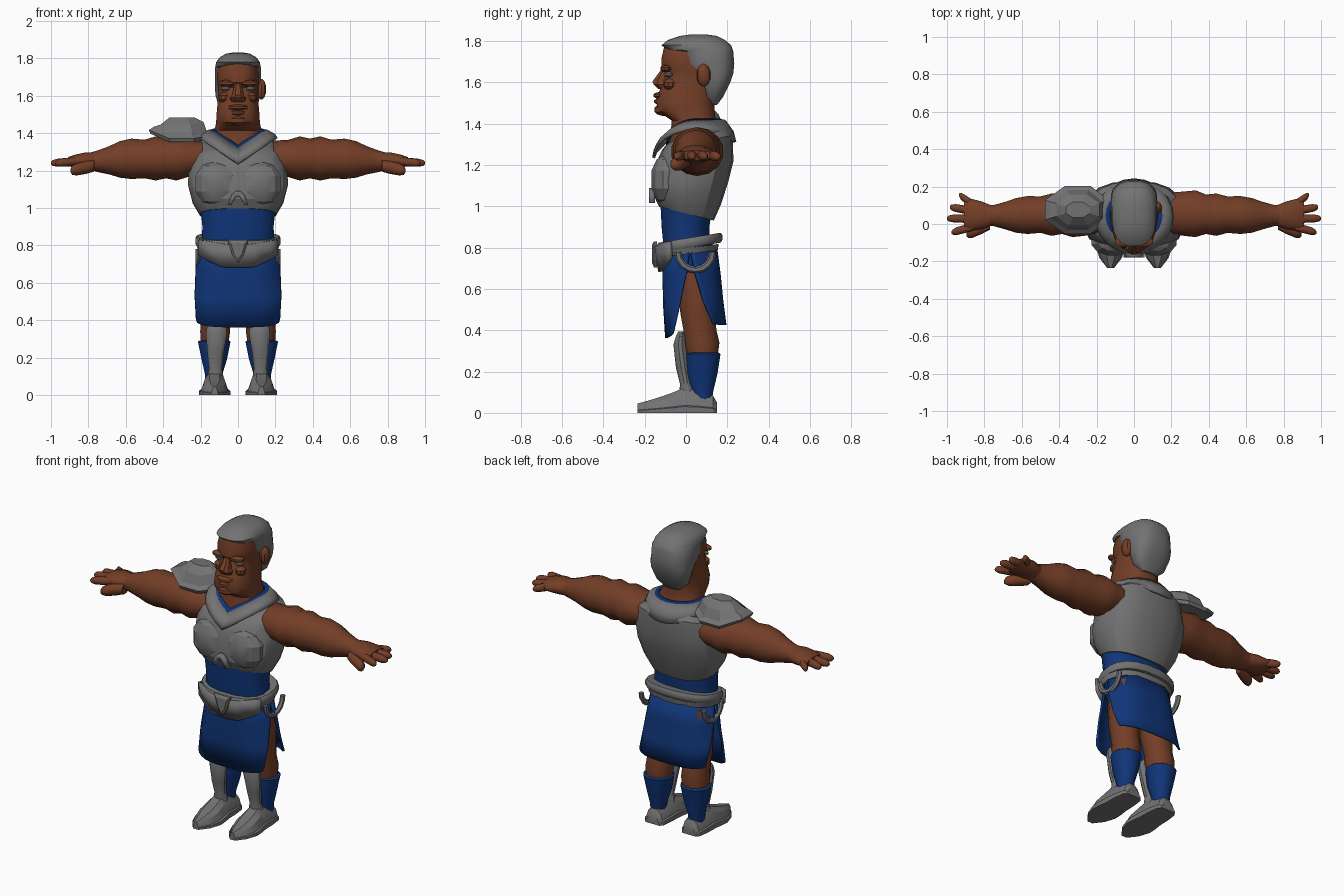
import bpy, bmesh, math
from mathutils import Vector

def material(name, rgb):
    m = bpy.data.materials.new(name)
    m.diffuse_color = (*rgb, 1)
    return m

SKIN = material("brown skin", (0.17, 0.048, 0.02))
GREY = material("grey metal", (0.17, 0.17, 0.175))
BLUE = material("blue cloth", (0.005, 0.036, 0.19))

def loft(name, rings, mat, wrap=True, cap=True, mirror=False, thick=0, angle=35, loop=False):
    """Bridge a list of point rings (or open rows) into one mesh object."""
    bm = bmesh.new()
    vs = [[bm.verts.new(p) for p in r] for r in rings]
    n = len(rings[0])
    pairs = list(zip(vs, vs[1:])) + ([(vs[-1], vs[0])] if loop else [])
    for a, b in pairs:
        for i in range(n if wrap else n - 1):
            j = (i + 1) % n
            bm.faces.new((a[i], a[j], b[j], b[i]))
    if cap and wrap and not loop:
        bm.faces.new(vs[0])
        bm.faces.new(vs[-1])
    bmesh.ops.recalc_face_normals(bm, faces=bm.faces)
    me = bpy.data.meshes.new(name)
    bm.to_mesh(me)
    bm.free()
    me.materials.append(mat)
    me.polygons.foreach_set("use_smooth", [True] * len(me.polygons))
    me.set_sharp_from_angle(angle=math.radians(angle))
    ob = bpy.data.objects.new(name, me)
    bpy.context.collection.objects.link(ob)
    if thick:
        s = ob.modifiers.new("Thickness", 'SOLIDIFY')
        s.thickness, s.offset = thick, 0
    if mirror:
        ob.modifiers.new("Mirror", 'MIRROR').use_mirror_merge = False
    return ob

def circle(n, power=2):
    e = 2 / power
    f = lambda v: math.copysign(abs(v) ** e, v)
    return [(f(math.cos(t)), f(math.sin(t))) for t in (2 * math.pi * (i + 0.5) / n for i in range(n))]

def stack(name, rows, mat, n=16, power=2.4, cx=0, **kw):
    """Upright body: rows of (z, front y, back y, half width, tilt)."""
    rings = []
    for z, yf, yb, hw, *t in rows:
        tilt, cy, ry = (t[0] if t else 0), (yf + yb) / 2, (yb - yf) / 2
        rings.append([(cx + hw * a, cy + ry * b, z + tilt * ry * b) for a, b in circle(n, power)])
    return loft(name, rings, mat, **kw)

def sideways(name, rows, mat, n=12, **kw):
    """Body along x: rows of (x, centre y, centre z, radius y, radius z)."""
    return loft(name, [[(x, y + ry * a, z + rz * b) for a, b in circle(n)]
                       for x, y, z, ry, rz in rows], mat, **kw)

def blob(name, c, r, mat, n=10, **kw):
    """Small ellipsoid."""
    rows = [(c[2] - r[2] * math.cos(t), c[1] - r[1] * math.sin(t), c[1] + r[1] * math.sin(t), r[0] * math.sin(t))
            for t in (math.radians(d) for d in (8, 40, 70, 110, 140, 172))]
    return stack(name, rows, mat, n=n, power=2, cx=c[0], **kw)

# Head and neck
stack("head", [(1.28, -.09, .17, .12), (1.36, -.075, .165, .14), (1.415, -.07, .145, .126),
               (1.46, -.135, .14, .118), (1.50, -.145, .14, .116), (1.545, -.135, .15, .112),
               (1.60, -.115, .16, .108), (1.645, -.10, .17, .108), (1.67, -.12, .18, .112),
               (1.72, -.12, .19, .113), (1.78, -.105, .18, .10), (1.81, -.03, .12, .05)], SKIN, n=20)
stack("nose", [(1.568, -.135, -.07, .04), (1.59, -.16, -.07, .046), (1.605, -.165, -.07, .034),
               (1.665, -.12, -.07, .018)], SKIN, n=8, angle=20)
blob("upper_lip", (0, -.115, 1.537), (.058, .046, .018), SKIN)
blob("lower_lip", (0, -.115, 1.508), (.052, .042, .017), SKIN)
blob("chin", (0, -.11, 1.468), (.055, .045, .03), SKIN)
blob("eye", (.066, -.082, 1.638), (.028, .024, .014), GREY, mirror=True)
blob("brow", (.058, -.095, 1.667), (.05, .03, .018), SKIN, mirror=True)
blob("cheek", (.07, -.075, 1.59), (.035, .035, .03), SKIN, mirror=True)
blob("ear", (.125, .085, 1.635), (.028, .035, .055), SKIN)

# Short hair cap
stack("hair", [(1.49, .12, .15, .05), (1.53, .08, .18, .10), (1.60, .06, .215, .121), (1.645, .03, .23, .125),
               (1.69, -.035, .235, .125), (1.75, -.05, .23, .124), (1.758, -.095, .228, .122),
               (1.78, -.12, .22, .118), (1.805, -.09, .19, .10), (1.825, -.03, .15, .065),
               (1.832, .02, .10, .025)], GREY, n=20, power=2.6)

# Breastplate with chest bulges and a small arch below the sternum
stack("breastplate", [(.965, -.13, .135, .205, -.25), (1.03, -.155, .17, .245, -.12), (1.12, -.155, .205, .27),
                      (1.22, -.14, .23, .268), (1.31, -.115, .225, .245, .2), (1.35, -.085, .20, .18, .3)],
      GREY, n=18, power=2.5, angle=25)
blob("chest_bulge", (.115, -.09, 1.13), (.125, .085, .125), GREY, n=12, mirror=True, angle=25)
loft("sternum_arch", [[(x, -.165, z) for x, z in ((-.055 * s, 1.015), (-.035 * s, 1.07 + d), (-.012 * s, 1.09 + d),
                       (.012 * s, 1.09 + d), (.035 * s, 1.07 + d), (.055 * s, 1.015))]
                      for s, d in ((1, 0), (.65, -.03))], GREY, wrap=False, thick=.03)

# Collar: sloping shawl with a V at the front, blue lining inside it
def collar_ring(w, yc, r, top, drop, back, n=24):
    pts = []
    for i in range(n):
        a = 2 * math.pi * i / n
        x, c = w * math.sin(a), math.cos(a)
        z = top - (drop * (1 - abs(x) / w) if c > 0 else back * c * c)
        pts.append((x, yc - r * c, z))
    return pts

inner = collar_ring(.15, .045, .14, 1.415, .10, 0)
loft("collar", [inner, collar_ring(.195, .04, .185, 1.39, .125, .03),
                collar_ring(.205, .04, .197, 1.37, .135, .06)], GREY, cap=False, thick=.014)
loft("collar_lining", [collar_ring(.128, .045, .118, 1.42, .085, 0), inner,
                       collar_ring(.15, .045, .135, 1.39, .10, 0)], BLUE, cap=False, thick=.01)

# Shoulder guard on one side, tip turned up
g = stack("shoulder_guard", [(1.352, -.055, .205, .165), (1.372, -.065, .215, .175), (1.39, -.04, .19, .145),
                             (1.445, -.015, .165, .125), (1.485, .03, .12, .07)],
          GREY, n=8, power=2, cx=-.30, angle=20)
for v in g.data.vertices:
    if v.co.x < -.40 and v.co.z < 1.40:
        v.co.z += .045
        v.co.x -= .015
    elif v.co.x > -.2:
        v.co.z += .015

# Waist, hips and belt
stack("waist", [(.80, -.11, .115, .20), (.90, -.12, .115, .193), (1.0, -.125, .13, .205)], BLUE)
stack("hips", [(.67, -.07, .13, .19), (.72, -.09, .14, .205), (.82, -.10, .13, .205)], BLUE)
stack("upper_belt", [(.80, -.135, .17, .222, .16), (.812, -.142, .178, .23, .16), (.835, -.142, .178, .23, .16),
                     (.848, -.135, .17, .222, .16)], GREY, n=20)
stack("lower_belt", [(.77, -.13, .155, .213, .12), (.80, -.138, .16, .222, .12)], GREY, n=20)
cols = [(-.21, .83, .75), (-.17, .825, .725), (-.085, .81, .685), (0, .80, .683),
        (.085, .81, .685), (.17, .825, .725), (.21, .83, .75)]
loft("belt_plate", [[(x, -.148 + 1.6 * x * x, t), (x, -.125 + 1.2 * x * x, b)] for x, t, b in cols],
     GREY, wrap=False, thick=.018, angle=20)
loft("buckle", [[(s * x, y, .775 + s * z) for x, z in ((-.055, .055), (.055, .055), (.03, -.03), (0, -.07), (-.03, -.03))]
                for s, y in ((1, -.14), (1, -.155), (.7, -.165))], GREY, angle=15)

# Side loops hanging from the belt
loft("belt_loop", [[(.215 + .014 * a, .045 + (.085 + .017 * b) * math.cos(t), .78 - (.088 + .017 * b) * math.sin(t))
                    for a, b in circle(6)] for t in (math.pi * i / 8 for i in range(9))],
     GREY, mirror=True, angle=25)

# Skirt panels, front and back, open at the sides
def skirt(name, rows):
    """Rows of (z, middle y, edge y, half width, edge rise)."""
    loft(name, [[(hw * math.sin(u * math.pi / 2), ym + (ye - ym) * abs(math.sin(u * math.pi / 2)) ** 4,
                  z + rise * abs(u) ** 3) for u in (i / 6 for i in range(-6, 7))]
                for z, ym, ye, hw, rise in rows], BLUE, wrap=False, thick=.012)

skirt("front_skirt", [(.80, -.105, .02, .205, 0), (.67, -.108, 0, .222, 0), (.52, -.105, -.03, .228, .01),
                      (.362, -.095, -.06, .222, .04)])
skirt("back_skirt", [(.80, .145, .02, .205, 0), (.67, .162, .045, .222, 0), (.54, .175, .085, .226, 0),
                     (.425, .19, .13, .222, .01)])

# Legs
def column(name, rows, mat, **kw):
    """Mirrored leg part: rows of (z, centre x, front y, back y, half width)."""
    loft(name, [[(cx + hw * a, (f + b) / 2 + (b - f) / 2 * s, z) for a, s in circle(12)]
                for z, cx, f, b, hw in rows], mat, mirror=True, **kw)

column("leg", [(.76, .10, -.04, .14, .095), (.62, .11, -.045, .15, .10), (.48, .117, -.03, .145, .09),
               (.40, .12, -.015, .15, .08), (.34, .122, -.01, .165, .083), (.27, .125, .01, .155, .075)], SKIN)
column("sock", [(.05, .13, .035, .125, .045), (.11, .13, .025, .135, .048), (.19, .127, 0, .155, .07),
                (.285, .127, -.003, .17, .09), (.292, .127, .01, .16, .08)], BLUE)
column("shin_guard", [(.085, .122, -.035, .05, .048), (.14, .12, -.03, .03, .036), (.22, .12, -.05, .02, .045),
                      (.33, .115, -.062, .005, .058), (.37, .115, -.05, 0, .052), (.395, .115, -.038, -.01, .025)],
       GREY, angle=25)

# Boots: arched sections swept from heel to pointed toe, over a flat sole
section = [(1.05, 0), (1.05, .25), (.92, .3), (.72, .75), (.35, 1)]
section += [(-x, z) for x, z in reversed(section)]
loft("boot", [[(.125 + hw * a, y, h * b) for a, b in section] for y, h, hw in
              ((.15, .05, .045), (.13, .085, .06), (.06, .11, .068), (-.01, .122, .07), (-.06, .10, .077),
               (-.11, .082, .08), (-.18, .06, .058), (-.235, .045, .018))], GREY, mirror=True, angle=30)

# Arms with muscle bulges
sideways("arm", [(.19, .06, 1.27, .11, .09), (.27, .055, 1.265, .122, .10), (.33, .055, 1.265, .128, .118),
                 (.385, .052, 1.265, .108, .106), (.44, .05, 1.265, .116, .118), (.50, .05, 1.262, .10, .103),
                 (.57, .048, 1.263, .104, .108), (.63, .046, 1.26, .095, .098), (.69, .045, 1.255, .075, .075),
                 (.75, .045, 1.25, .058, .058), (.79, .045, 1.25, .058, .046)], SKIN, n=14, mirror=True, angle=60)
sideways("palm", [(.76, .045, 1.25, .056, .05), (.82, .047, 1.252, .078, .046), (.88, .05, 1.25, .09, .034),
                  (.91, .05, 1.248, .08, .024)], SKIN, mirror=True, angle=60)

# Fingers and thumb
def finger(name, p, q, r):
    p, q = Vector(p), Vector(q)
    rows = [(*p.lerp(q, t), r * k, r * k) for t, k in ((0, .9), (.35, 1), (.75, .95), (.93, .7), (1, .3))]
    sideways(name, rows, SKIN, n=8, mirror=True, angle=60)

for i, (y0, x1, y1) in enumerate(((-.015, .975, -.045), (.028, 1.0, .03), (.07, .985, .09), (.105, .935, .155))):
    finger(f"finger_{i + 1}", (.86, y0, 1.25), (x1, y1, 1.24), .024)
finger("thumb", (.77, 0, 1.225), (.895, -.055, 1.20), .037)
